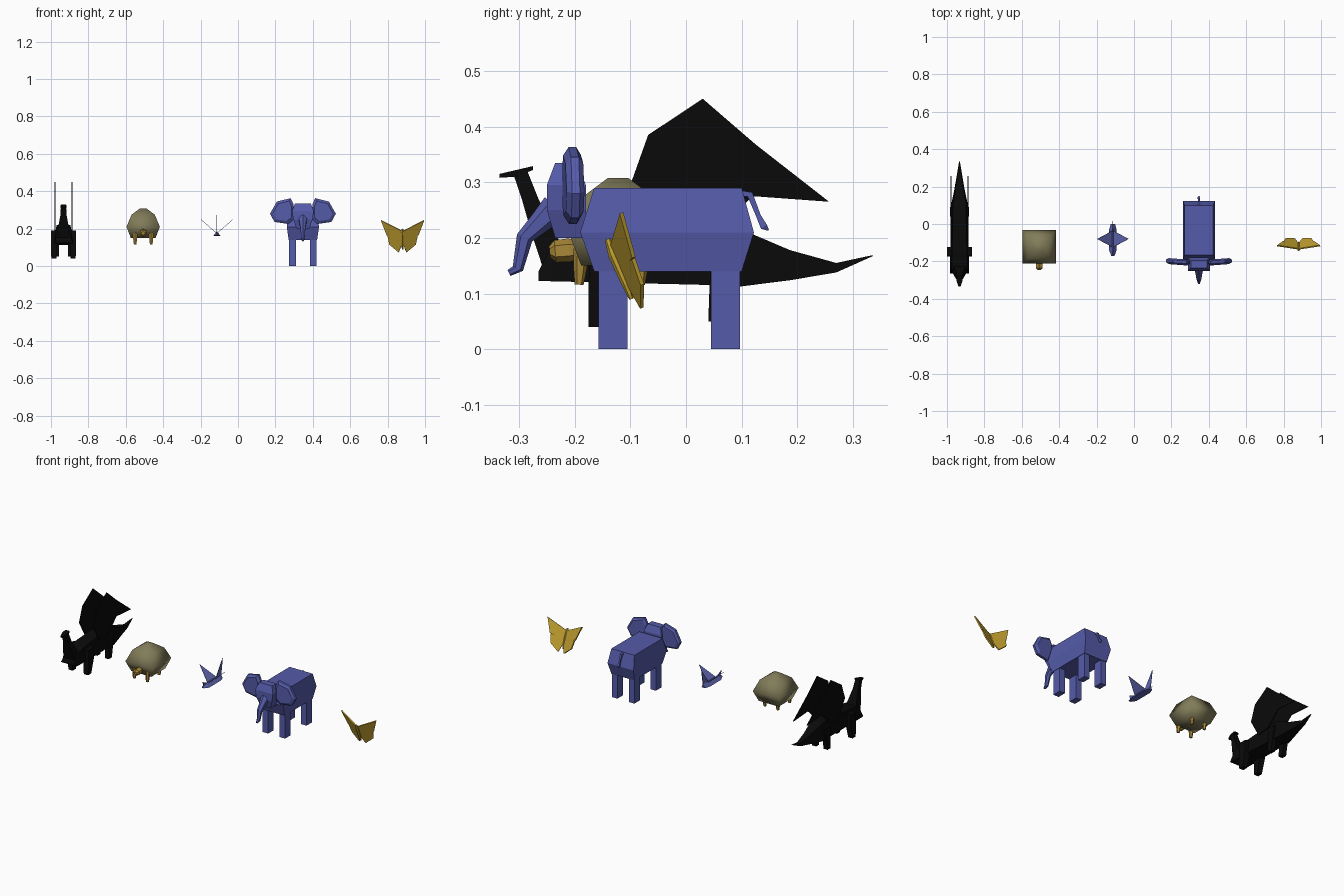
import bpy, bmesh
from math import pi, cos, sin
from mathutils import Vector

if "Cube" in bpy.data.objects:
    bpy.data.objects.remove(bpy.data.objects["Cube"])


def material(name, rgb):
    m = bpy.data.materials.new(name)
    m.use_nodes = True
    m.diffuse_color = (*rgb, 1)
    bsdf = next(n for n in m.node_tree.nodes if n.type == 'BSDF_PRINCIPLED')
    bsdf.inputs["Base Color"].default_value = (*rgb, 1)
    return m


BLACK = material("black", (0.003, 0.003, 0.003))
OLIVE = material("olive shell", (0.22, 0.20, 0.10))
OCHRE = material("ochre skin", (0.40, 0.25, 0.04))
BLUE = material("elephant blue", (0.09, 0.105, 0.40))
SKY = material("bird blue", (0.12, 0.14, 0.46))
GOLD = material("wing gold", (0.55, 0.36, 0.03))


def finish(name, bm, mat, cx, smooth=False):
    bmesh.ops.recalc_face_normals(bm, faces=bm.faces)
    me = bpy.data.meshes.new(name)
    bm.to_mesh(me)
    bm.free()
    me.materials.append(mat)
    for p in me.polygons:
        p.use_smooth = smooth
    ob = bpy.data.objects.new(name, me)
    ob.location.x = cx
    bpy.context.collection.objects.link(ob)
    return ob


def loft(name, rings, mat, cx, smooth=False):
    """Skin a list of equal-length rings and cap both ends."""
    bm = bmesh.new()
    vs = [[bm.verts.new(p) for p in r] for r in rings]
    n = len(vs[0])
    for a, b in zip(vs, vs[1:]):
        for i in range(n):
            j = (i + 1) % n
            bm.faces.new((a[i], a[j], b[j], b[i]))
    bm.faces.new(vs[0])
    bm.faces.new(vs[-1])
    return finish(name, bm, mat, cx, smooth)


def plate(name, pts, thick, mat, cx):
    """Flat polygon with a little thickness, centred on its plane."""
    pts = [Vector(p) for p in pts]
    n = (pts[1] - pts[0]).cross(pts[2] - pts[0]).normalized() * thick / 2
    return loft(name, [[p - n for p in pts], [p + n for p in pts]], mat, cx)


def ring_y(y, z0, z1, w, top=1.0):
    return [(-w, y, z0), (w, y, z0), (w * top, y, z1), (-w * top, y, z1)]


def ring_z(z, y0, y1, w, x=0):
    return [(x - w, y0, z), (x + w, y0, z), (x + w, y1, z), (x - w, y1, z)]


def tube(name, path, mat, cx, x=0, sides=6):
    """Tapered tube through (y, z, radius) points."""
    rings = []
    for i, (y, z, r) in enumerate(path):
        a, b = path[max(i - 1, 0)], path[min(i + 1, len(path) - 1)]
        t = Vector((0, b[0] - a[0], b[1] - a[1])).normalized()
        side = Vector((1, 0, 0))
        up = side.cross(t)
        rings.append([Vector((x, y, z)) + r * (side * cos(k) + up * sin(k))
                      for k in (2 * pi * (s + .5) / sides for s in range(sides))])
    return loft(name, rings, mat, cx)


SIDES = (("left", 1), ("right", -1))

# --- Winged dragon ---
cx = -0.933
loft("dragon_body", [ring_y(*r, top=0.8) for r in (
    (-.265, .123, .14, .052), (-.24, .122, .19, .052), (-.15, .12, .205, .05),
    (.02, .116, .22, .045), (.1, .113, .215, .045), (.187, .124, .178, .027),
    (.27, .138, .155, .013), (.335, .167, .169, .002))], BLACK, cx)
loft("dragon_neck", [ring_z(*r) for r in (
    (.14, -.255, -.2, .04), (.21, -.278, -.235, .028),
    (.27, -.295, -.265, .017), (.32, -.312, -.285, .014))], BLACK, cx)
loft("dragon_head", [ring_y(*r) for r in (
    (-.335, .308, .315, .005), (-.305, .31, .322, .016),
    (-.275, .322, .329, .014))], BLACK, cx)
for side, s in SIDES:
    plate(f"dragon_{side}_wing", [(s * .045, y, z) for y, z in (
        (-.04, .19), (-.1, .295), (-.068, .385), (.03, .45), (.125, .368),
        (.257, .265), (.12, .275), (.04, .2))], .005, BLACK, cx)
    loft(f"dragon_{side}_front_leg", [ring_z(*r, s * .051) for r in (
        (.04, -.175, -.145, .014), (.12, -.175, -.125, .017),
        (.19, -.172, -.122, .016))], BLACK, cx)
    loft(f"dragon_{side}_rear_leg", [ring_z(*r, s * .038) for r in (
        (.05, .04, .07, .013), (.19, .045, .092, .014))], BLACK, cx)

# --- Turtle ---
cx, cy = -0.507, -0.122
loft("turtle_shell", [ring_z(z, cy - w, cy + w, w) for z, w in (
    (.15, .066), (.21, .089), (.275, .062), (.308, .018))],
    OLIVE, cx, smooth=True)
tube("turtle_head", [(-.19, .18, .016), (-.21, .178, .021),
                     (-.235, .176, .02), (-.245, .175, .01)], OCHRE, cx)
for side, s in SIDES:
    for end, y in (("front", -.188), ("rear", -.078)):
        tube(f"turtle_{side}_{end}_leg",
             [(y, .18, .014), (y - .002, .145, .012), (y - .004, .116, .008)],
             OCHRE, cx, x=s * .043)

# --- Folded paper bird ---
cx = -0.113
loft("bird_body", [ring_y(y, z, z + h, w, top=.1) for y, z, h, w in (
    (-.172, .165, .006, .008), (-.14, .16, .022, .02),
    (-.03, .16, .024, .02), (.0, .162, .02, .012))], SKY, cx)
plate("bird_tail", [(0, -.05, .175), (0, .016, .272), (0, .0, .165)],
      .003, SKY, cx)
plate("bird_neck", [(0, -.13, .18), (0, -.172, .2), (0, -.16, .165)],
      .003, SKY, cx)
for side, s in SIDES:
    plate(f"bird_{side}_wing",
          [(0, -.125, .175), (s * .084, -.08, .248), (0, -.035, .175)],
          .002, SKY, cx)

# --- Elephant ---
cx = 0.347
loft("elephant_body", [ring_z(*r) for r in (
    (.14, -.165, .1, .076), (.21, -.19, .122, .086), (.29, -.165, .1, .076))],
    BLUE, cx)
loft("elephant_head", [ring_z(*r) for r in (
    (.2, -.235, -.18, .034), (.25, -.25, -.18, .052), (.295, -.25, -.18, .058),
    (.335, -.235, -.195, .042))], BLUE, cx)
tube("elephant_trunk", [(-.235, .255, .026), (-.262, .228, .02),
                        (-.29, .2, .015), (-.302, .145, .01),
                        (-.318, .137, .006)], BLUE, cx)
tube("elephant_tail", [(.095, .28, .008), (.115, .278, .008), (.13, .24, .006),
                       (.14, .22, .009), (.148, .214, .002)], BLUE, cx, sides=4)
ear = ((.05, .33), (.066, .363), (.139, .345), (.176, .28), (.152, .236),
       (.078, .225), (.05, .25))
for side, s in SIDES:
    # bevelled ear: smaller front and back rims around a full-size middle
    loft(f"elephant_{side}_ear", [
        [(s * (.105 + (x - .105) * k), y + (x - .05) * .06, z * k + .295 * (1 - k))
         for x, z in ear]
        for y, k in ((-.222, .78), (-.212, 1), (-.198, 1), (-.19, .8))], BLUE, cx)
    for end, y in (("front", -.131), ("rear", .071)):
        loft(f"elephant_{side}_{end}_leg",
             [ring_z(z, y - .026, y + .026, .018, s * .056) for z in (0, .15)],
             BLUE, cx)

# --- Butterfly ---
cx = 0.88


def wing_point(s, x, z):
    return (s * x, -.085 - .42 * (z - .07) + .37 * x, z)


tube("butterfly_body", [(-.141, .198, .005), (-.13, .17, .01),
                        (-.108, .12, .009), (-.098, .09, .004)], GOLD, cx)
upper = ((.004, .188), (.115, .245), (.084, .165), (.006, .145))
lower = ((.006, .148), (.08, .163), (.07, .116), (.02, .074), (.004, .115))
for side, s in SIDES:
    for part, outline in (("upper", upper), ("lower", lower)):
        plate(f"butterfly_{side}_{part}_wing",
              [wing_point(s, x, z) for x, z in outline], .007, GOLD, cx)
